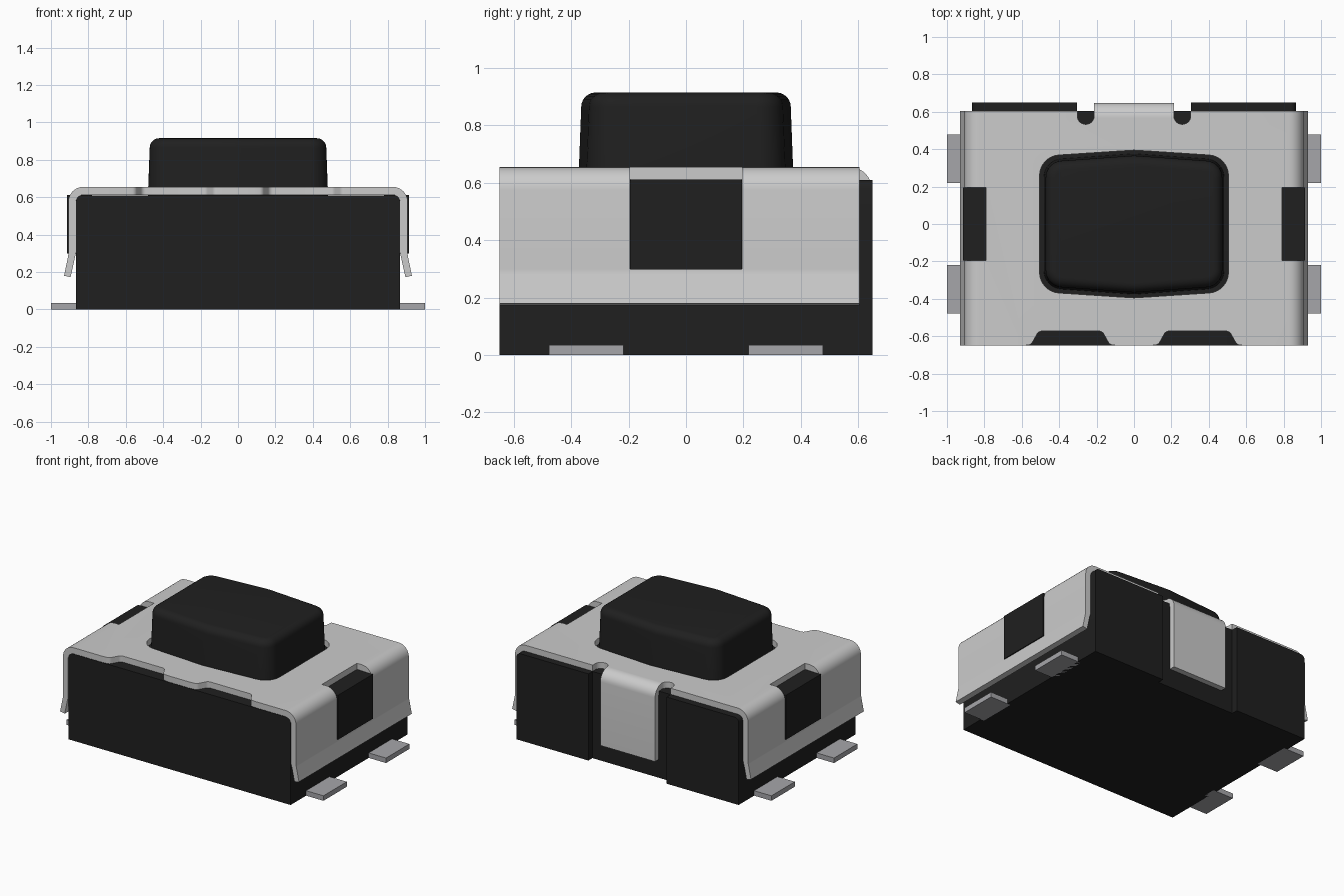
import bpy, bmesh, math
from mathutils import Vector

if "Cube" in bpy.data.objects:
    bpy.data.objects.remove(bpy.data.objects["Cube"])


def material(name, rgb):
    m = bpy.data.materials.new(name)
    m.diffuse_color = (*rgb, 1)
    m.use_nodes = True
    m.node_tree.nodes["Principled BSDF"].inputs["Base Color"].default_value = m.diffuse_color
    return m


BLACK = material("black plastic", (0.014, 0.014, 0.014))
STEEL = material("light steel", (0.60, 0.60, 0.60))
PIN = material("grey pin metal", (0.38, 0.38, 0.40))


def rounded(points, n=6):
    """2D outline with every (x, y, radius) corner filleted."""
    out = []
    for i, (x, y, r) in enumerate(points):
        p = Vector((x, y))
        if r <= 0:
            out.append(p)
            continue
        u = (Vector(points[i - 1][:2]) - p).normalized()
        v = (Vector(points[(i + 1) % len(points)][:2]) - p).normalized()
        half = u.angle(v) / 2
        c = p + (u + v).normalized() * (r / math.sin(half))
        t = r / math.tan(half)
        a, b = p + u * t - c, p + v * t - c
        a0 = math.atan2(a.y, a.x)
        d = (math.atan2(b.y, b.x) - a0 + math.pi) % (2 * math.pi) - math.pi
        for k in range(n + 1):
            w = a0 + d * k / n
            out.append(c + Vector((math.cos(w), math.sin(w))) * r)
    return out


def loft(name, rings, mat):
    """Skin closed rings of 3D points and cap both ends."""
    bm = bmesh.new()
    vs = [[bm.verts.new(p) for p in ring] for ring in rings]
    for a, b in zip(vs, vs[1:]):
        for i in range(len(a)):
            j = (i + 1) % len(a)
            bm.faces.new((a[i], a[j], b[j], b[i]))
    bm.faces.new(vs[0])
    bm.faces.new(vs[-1])
    bmesh.ops.recalc_face_normals(bm, faces=bm.faces[:])
    me = bpy.data.meshes.new(name)
    bm.to_mesh(me)
    bm.free()
    me.materials.append(mat)
    ob = bpy.data.objects.new(name, me)
    bpy.context.collection.objects.link(ob)
    return ob


PLACE = {"x": lambda p, d: (d, p[0], p[1]),
         "y": lambda p, d: (p[0], d, p[1]),
         "z": lambda p, d: (p[0], p[1], d)}


def prism(name, outline, axis, lo, hi, mat=BLACK):
    return loft(name, [[PLACE[axis](p, d) for p in outline] for d in (lo, hi)], mat)


def box(name, x0, x1, y0, y1, z0, z1, mat=BLACK):
    return prism(name, [(x0, y0), (x1, y0), (x1, y1), (x0, y1)], "z", z0, z1, mat)


def activate(ob):
    bpy.ops.object.select_all(action="DESELECT")
    ob.select_set(True)
    bpy.context.view_layer.objects.active = ob


def cut(ob, cutter):
    activate(ob)
    m = ob.modifiers.new("cut", "BOOLEAN")
    m.operation, m.solver, m.object = "DIFFERENCE", "EXACT", cutter
    bpy.ops.object.modifier_apply(modifier=m.name)
    bpy.data.objects.remove(cutter)


def mirrored(half):
    return half + [(-x, y, r) for x, y, r in reversed(half)]


def plan(d, w, side, apex, r):
    """Button outline: rectangle with pointed long sides, shrunk by d."""
    w, side, apex = w - d, side - d, apex - d
    return rounded([(w, -side, r - d), (w, side, r - d), (0, apex, 0.3),
                    (-w, side, r - d), (-w, -side, r - d), (0, -apex, 0.3)], 8)


# Plastic body with a channel in the back for the tab
body = prism("body", rounded(mirrored([(0.865, 0, 0), (0.865, 0.61, 0.03)])),
             "y", -0.65, 0.65)
cut(body, box("cutter", -0.305, 0.305, 0.605, 0.8, -0.1, 0.8))

# Bent sheet metal cover with flared sides
section = [(0.895, 0.172, 0), (0.93, 0.18, 0), (0.907, 0.29, 0.1), (0.907, 0.655, 0.08)]
inner = [(0.867, 0.612, 0.04), (0.867, 0.30, 0.1)]
outline = section + [(-x, z, r) for x, z, r in reversed(section)]
outline += [(-x, z, r) for x, z, r in reversed(inner)] + inner
cover = prism("cover", rounded(outline, 8), "y", -0.65, 0.605, STEEL)

# Button opening, side windows, front scallops and back relief slots
cut(cover, prism("cutter", plan(0, 0.505, 0.362, 0.395, 0.11), "z", 0.5, 0.8))
cut(cover, box("cutter", -0.215, 0.215, 0.57, 0.7, 0.5, 0.8))
for s in (-1, 1):
    cut(cover, box("cutter", s * 0.79, s * 1.1, -0.195, 0.195, 0.3, 0.8))
    cut(cover, prism("cutter", rounded([
        (s * 0.08, -0.7, 0), (s * 0.08, -0.651, 0), (s * 0.13, -0.645, 0.03),
        (s * 0.17, -0.573, 0.03), (s * 0.51, -0.573, 0.03), (s * 0.55, -0.645, 0.03),
        (s * 0.60, -0.651, 0), (s * 0.60, -0.7, 0)]), "z", 0.5, 0.8))
    cut(cover, prism("cutter", rounded([
        (s * 0.213, 0.7, 0), (s * 0.213, 0.533, 0.044),
        (s * 0.303, 0.533, 0.044), (s * 0.303, 0.7, 0)]), "z", 0.5, 0.8))

# Tab folded down over the back
tab = prism("back_tab", rounded([
    (0.57, 0.655, 0), (0.648, 0.655, 0.077), (0.648, 0.13, 0),
    (0.608, 0.13, 0), (0.608, 0.612, 0.035), (0.57, 0.612, 0)], 8),
    "x", -0.213, 0.213, STEEL)

# Push button: slight taper with a rounded top edge
levels = [(0.60, 0.0), (0.865, 0.01)]
levels += [(0.865 + 0.05 * math.sin(a), 0.01 + 0.05 * (1 - math.cos(a)))
           for a in (math.pi / 2 * k / 6 for k in range(1, 7))]
button = loft("button", [[(p.x, p.y, z) for p in plan(d, 0.482, 0.342, 0.376, 0.1)]
                         for z, d in levels], BLACK)

# Latches in the side windows, and the solder pins
for s, side in ((-1, "left"), (1, "right")):
    box(side + "_latch", s * 0.78, s * 0.914, -0.194, 0.194, 0.298, 0.611)
    for t, end in ((-1, "front"), (1, "back")):
        box(f"{side}_{end}_pin", s * 0.84, s * 1.0, t * 0.218, t * 0.478, 0.0, 0.035, PIN)

for ob in (body, cover, tab, button):
    activate(ob)
    bpy.ops.object.shade_smooth_by_angle(angle=math.radians(35))
